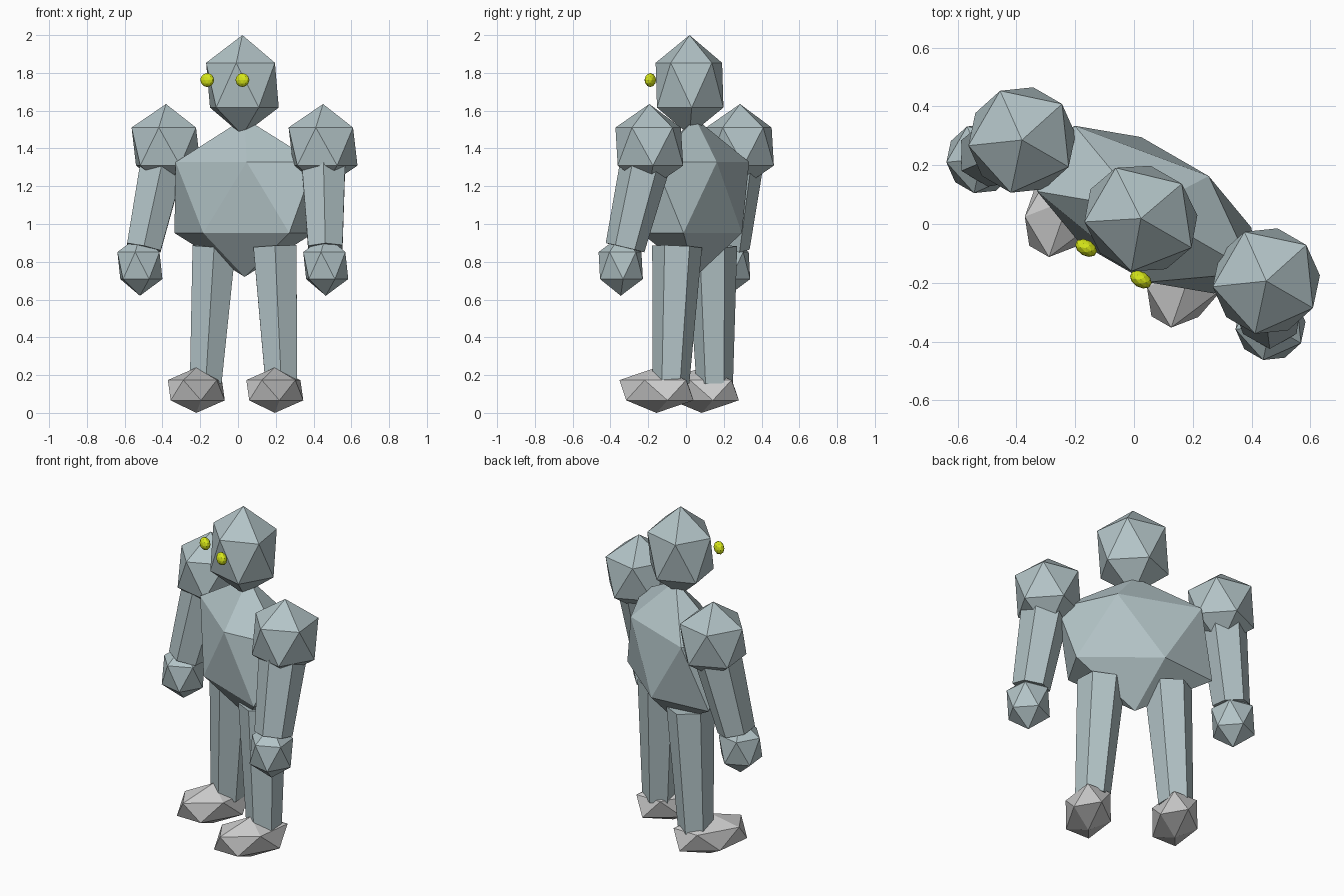
import bpy, bmesh, math
from mathutils import Vector, Matrix

if "Cube" in bpy.data.objects:
    bpy.data.objects.remove(bpy.data.objects["Cube"])

TURN = Matrix.Rotation(math.radians(-30), 4, 'Z')   # whole figure is turned
MID = 0.007                                         # centre line of the figure


def material(name, rgb):
    m = bpy.data.materials.new(name)
    m.diffuse_color = (*rgb, 1)
    m.use_nodes = True
    m.node_tree.nodes["Principled BSDF"].inputs["Base Color"].default_value = m.diffuse_color
    return m


stone = material("stone", (0.45, 0.55, 0.57))
glow = material("glow", (0.68, 0.80, 0.01))


def finish(name, bm, mat):
    me = bpy.data.meshes.new(name)
    bm.to_mesh(me)
    bm.free()
    ob = bpy.data.objects.new(name, me)
    bpy.context.collection.objects.link(ob)
    if mat:
        me.materials.append(mat)
    return ob


def rock(name, pos, size, mat=stone, detail=1):
    """Faceted icosphere lump."""
    bm = bmesh.new()
    m = TURN @ Matrix.Translation(pos) @ Matrix.Diagonal((*size, 1))
    bmesh.ops.create_icosphere(bm, subdivisions=detail, radius=1, matrix=m)
    return finish(name, bm, mat)


def limb(name, top, bottom, r_top, r_bottom):
    """Six-sided tapered limb between two points."""
    a, b = Vector(bottom), Vector(top)
    d = b - a
    tilt = Vector((0, 0, 1)).rotation_difference(d).to_matrix().to_4x4()
    m = TURN @ Matrix.Translation((a + b) / 2) @ tilt @ Matrix.Rotation(math.pi / 2, 4, 'Z')
    bm = bmesh.new()
    bmesh.ops.create_cone(bm, cap_ends=True, segments=6, radius1=r_bottom,
                          radius2=r_top, depth=d.length, matrix=m)
    return finish(name, bm, stone)


# head and torso
rock("head", (0.011, 0.028, 1.735), (0.222, 0.202, 0.265))
rock("torso", (0.006, 0.06, 1.14), (0.48, 0.245, 0.42))

for side, s in (("left", -1), ("right", 1)):
    # eyes
    rock(side + "_eye", (MID + s * 0.1075, -0.152, 1.762), (0.04, 0.027, 0.037), glow, 2)
    # arms
    shoulder = Vector((MID + s * 0.48, 0.057, 1.41))
    hand = Vector((MID + s * 0.568, -0.067, 0.78))
    rock(side + "_shoulder", shoulder, (0.205, 0.205, 0.225))
    rock(side + "_hand", hand, (0.134, 0.134, 0.16))
    limb(side + "_arm", shoulder.lerp(hand, 0.15), shoulder.lerp(hand, 0.85), 0.133, 0.105)
    # legs and feet
    limb(side + "_leg", (MID + s * 0.186, 0.057, 0.88), (MID + s * 0.231, 0.046, 0.16), 0.132, 0.097)
    rock(side + "_foot", (MID + s * 0.24, -0.038, 0.12), (0.14, 0.24, 0.12), None)
